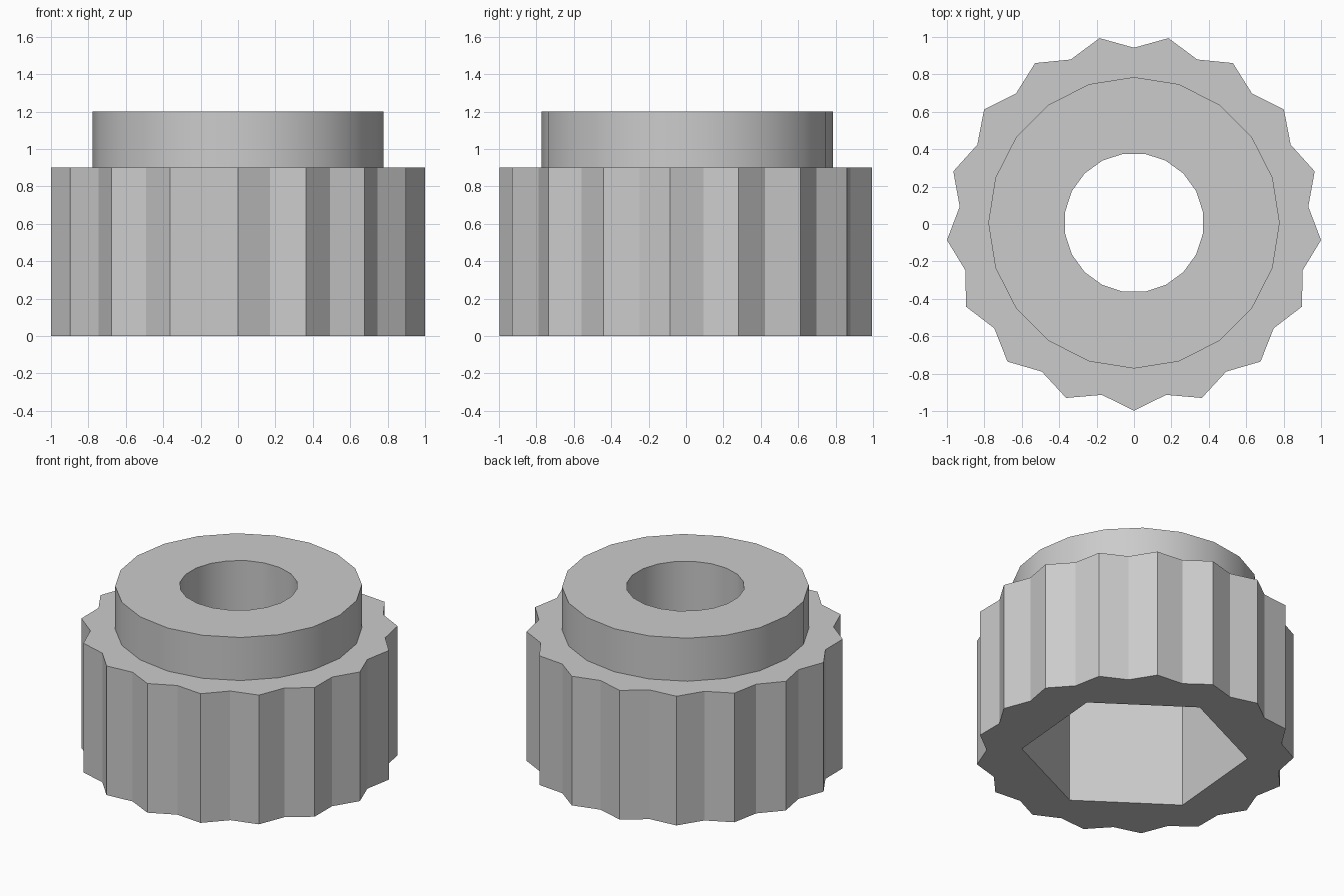
import bpy, bmesh
from math import radians, sin, cos, tau

cube = bpy.data.objects.get("Cube")
if cube:
    bpy.data.objects.remove(cube, do_unlink=True)

CENTRE_Y = 0.0065   # an odd number of teeth puts the axis slightly off the box centre

grey = bpy.data.materials.new("grey plastic")
grey.use_nodes = True
grey.diffuse_color = (0.6, 0.6, 0.6, 1)
grey.node_tree.nodes["Principled BSDF"].inputs["Base Color"].default_value = (0.6, 0.6, 0.6, 1)


def prism(name, count, start, radii, z0, z1):
    """Upright prism whose corners cycle through the given radii."""
    bm = bmesh.new()
    ring = []
    for i in range(count):
        a = radians(start) + tau * i / count
        r = radii[i % len(radii)]
        ring.append(bm.verts.new((r * cos(a), r * sin(a) + CENTRE_Y, z0)))
    base = bm.faces.new(ring)
    top = bmesh.ops.extrude_face_region(bm, geom=[base])["geom"]
    bmesh.ops.translate(bm, vec=(0, 0, z1 - z0),
                        verts=[v for v in top if isinstance(v, bmesh.types.BMVert)])
    bmesh.ops.recalc_face_normals(bm, faces=bm.faces)
    mesh = bpy.data.meshes.new(name)
    bm.to_mesh(mesh)
    bm.free()
    mesh.materials.append(grey)
    obj = bpy.data.objects.new(name, mesh)
    bpy.context.collection.objects.link(obj)
    return obj


def combine(target, tool, operation):
    """Apply a boolean and discard the tool."""
    tool.hide_render = True
    mod = target.modifiers.new(operation.title(), 'BOOLEAN')
    mod.operation = operation
    mod.solver = 'EXACT'
    mod.object = tool
    bpy.ops.object.modifier_apply(modifier=mod.name)
    bpy.data.objects.remove(tool, do_unlink=True)


# Toothed body with one tooth pointing to the front
body = prism("toothed_knob", 34, -90, (1.0043, 0.936), 0, 0.9)
bpy.ops.object.select_all(action='DESELECT')
body.select_set(True)
bpy.context.view_layer.objects.active = body

# Round collar, hexagonal socket underneath, round bore through the top
combine(body, prism("collar", 20, 0, (0.779,), 0.8, 1.2), 'UNION')
combine(body, prism("hex_socket", 6, 25, (0.715,), -0.2, 0.72), 'DIFFERENCE')
combine(body, prism("bore", 20, 9, (0.373,), 0.5, 1.4), 'DIFFERENCE')

# Smooth collar and bore, crisp teeth and socket
bpy.ops.object.shade_smooth_by_angle(angle=radians(24))
